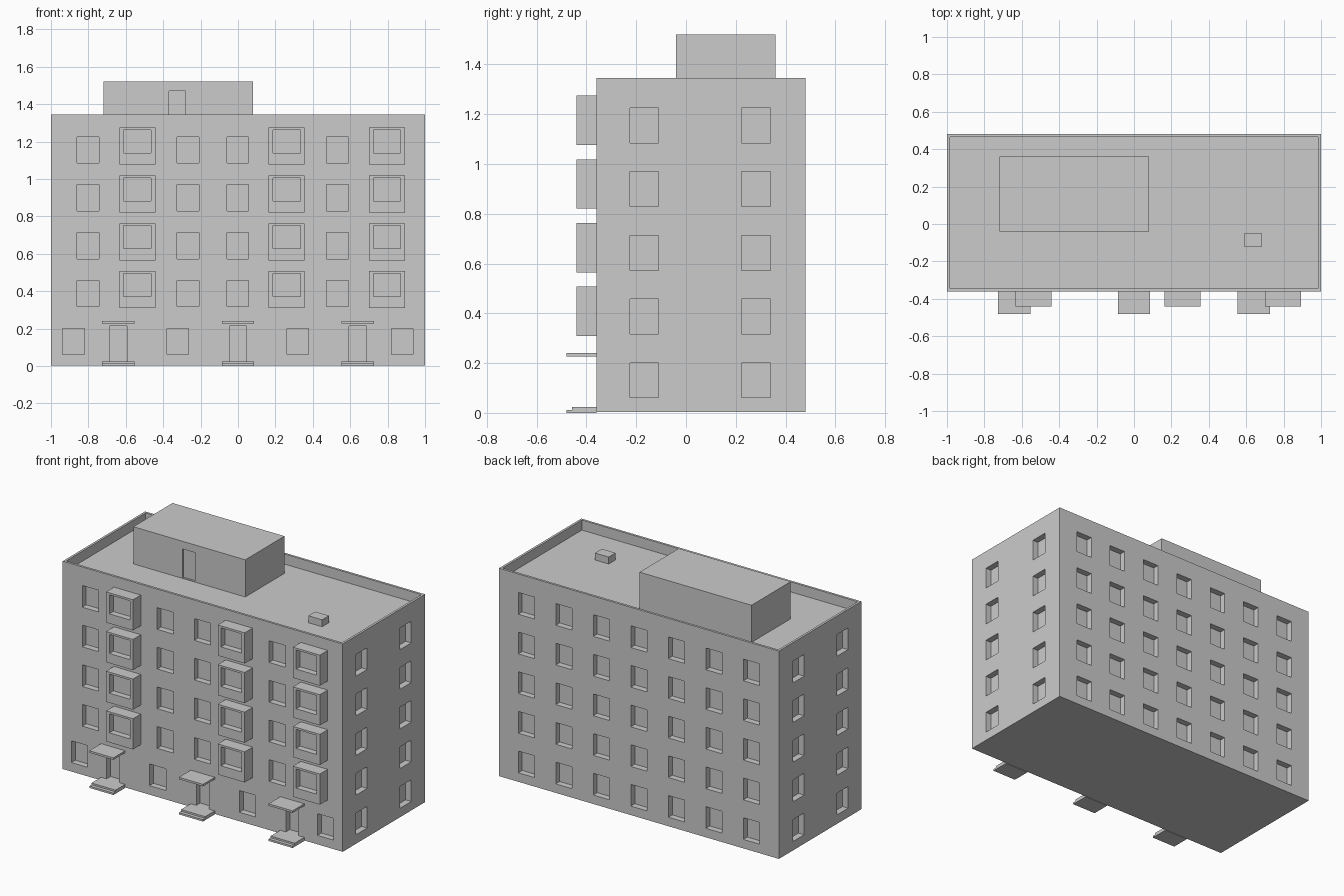
import bpy
import bmesh
from mathutils import Matrix, Vector

if "Cube" in bpy.data.objects:
    bpy.data.objects.remove(bpy.data.objects["Cube"], do_unlink=True)

# One plain grey for the whole building
grey = bpy.data.materials.new("concrete_grey")
grey.use_nodes = True
colour = (0.6, 0.6, 0.6, 1)
grey.diffuse_color = colour
grey.node_tree.nodes["Principled BSDF"].inputs["Base Color"].default_value = colour


def boxes(name, extents):
    """One object made of boxes, each given as (x0, x1, y0, y1, z0, z1)."""
    bm = bmesh.new()
    for x0, x1, y0, y1, z0, z1 in extents:
        centre = Vector((x0 + x1, y0 + y1, z0 + z1)) / 2
        size = Matrix.Diagonal((x1 - x0, y1 - y0, z1 - z0, 1))
        bmesh.ops.create_cube(bm, size=1, matrix=Matrix.Translation(centre) @ size)
    mesh = bpy.data.meshes.new(name)
    bm.to_mesh(mesh)
    bm.free()
    mesh.materials.append(grey)
    obj = bpy.data.objects.new(name, mesh)
    bpy.context.collection.objects.link(obj)
    return obj


def carve(obj, extents):
    """Cut box-shaped recesses out of an object."""
    cutter = boxes("cutter", extents)
    cutter.hide_render = True
    mod = obj.modifiers.new("recesses", "BOOLEAN")
    mod.operation = "DIFFERENCE"
    mod.solver = "EXACT"
    mod.object = cutter
    graph = bpy.context.evaluated_depsgraph_get()
    carved = bpy.data.meshes.new_from_object(obj.evaluated_get(graph))
    obj.modifiers.clear()
    obj.data = carved
    bpy.data.objects.remove(cutter, do_unlink=True)


FRONT, BACK, ROOF, TOP = -0.36, 0.48, 1.28, 1.345
DEPTH, OUT = 0.04, 0.05
HALF_W, HALF_H = 0.058, 0.07
FLOOR = 0.256
rows = [0.131 + FLOOR * i for i in range(5)]
entrances = [-0.64, 0, 0.64]

# Openings in the four walls and the sunken roof
cuts = [(-0.985, 0.985, FRONT + 0.015, BACK - 0.015, ROOF, TOP + 0.1)]
for level, z in enumerate(rows):
    low, high = z - HALF_H, z + HALF_H
    columns = [-0.88, -0.322, 0.32, 0.878] if level == 0 else [-0.802, -0.267, -0.002, 0.532]
    for x in columns:
        cuts.append((x - HALF_W, x + HALF_W, FRONT - OUT, FRONT + DEPTH, low, high))
    for i in range(-3, 4):
        x = i * 0.268
        cuts.append((x - HALF_W, x + HALF_W, BACK - DEPTH, BACK + OUT, low, high))
    for y in (-0.168, 0.281):
        cuts.append((1 - DEPTH, 1 + OUT, y - HALF_W, y + HALF_W, low, high))
        cuts.append((-1 - OUT, -1 + DEPTH, y - HALF_W, y + HALF_W, low, high))
for x in entrances:
    cuts.append((x - 0.046, x + 0.046, FRONT - OUT, FRONT + DEPTH, 0.023, 0.214))
body = boxes("building_body", [(-1, 1, FRONT, BACK, 0.003, TOP)])
carve(body, cuts)

# Enclosed balconies, each with a recessed window
for number, x in enumerate((-0.538, 0.26, 0.797), 1):
    for level in range(4):
        z = 0.309 + FLOOR * level
        balcony = boxes(f"balcony_{number}_{level + 1}",
                        [(x - 0.096, x + 0.096, -0.44, FRONT, z, z + 0.198)])
        carve(balcony, [(x - 0.073, x + 0.073, -0.5, -0.44 + DEPTH, z + 0.062, z + 0.185)])

# Entrance canopies and steps
for number, x in enumerate(entrances, 1):
    left, right = x - 0.086, x + 0.086
    boxes(f"canopy_{number}", [(left, right, -0.48, FRONT, 0.227, 0.24)])
    boxes(f"lower_step_{number}", [(left, right, -0.48, FRONT, 0, 0.012)])
    boxes(f"upper_step_{number}", [(left, right, -0.458, FRONT, 0.012, 0.023)])

# Rooftop room with a shallow door, and a small vent
room = boxes("roof_room", [(-0.72, 0.08, -0.04, 0.36, ROOF, 1.52)])
carve(room, [(-0.37, -0.28, -0.1, -0.028, ROOF + 0.003, 1.47)])
boxes("roof_vent", [(0.587, 0.685, -0.12, -0.05, ROOF, 1.325)])
